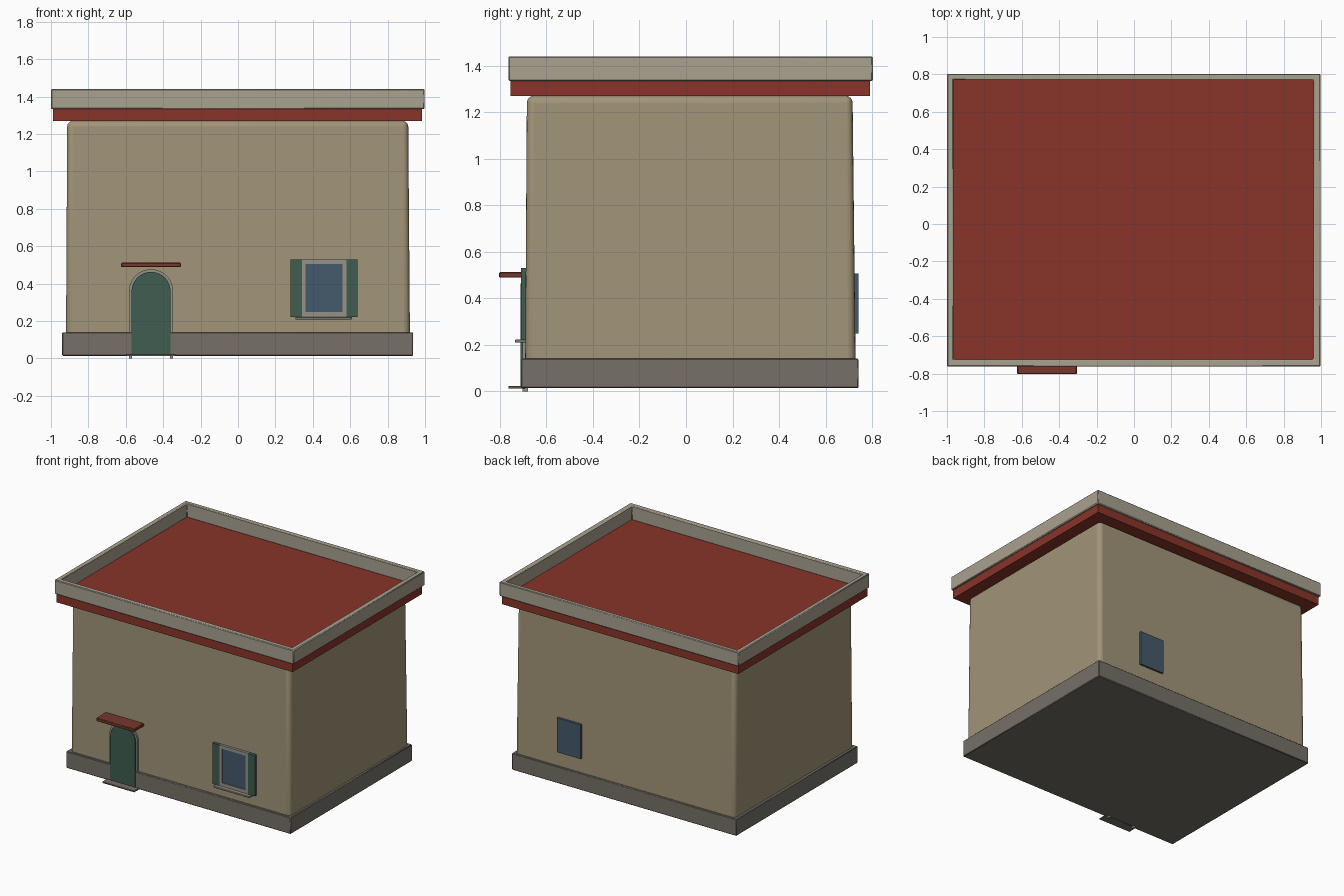
import bpy, bmesh, math

if "Cube" in bpy.data.objects:
    bpy.data.objects.remove(bpy.data.objects["Cube"])


def mat(name, r, g, b):
    m = bpy.data.materials.new(name)
    m.diffuse_color = (r, g, b, 1)
    m.use_nodes = True
    m.node_tree.nodes["Principled BSDF"].inputs["Base Color"].default_value = m.diffuse_color
    return m


BEIGE = mat("beige_plaster", .36, .30, .19)
TRIM = mat("pale_stone", .40, .36, .28)
STONE = mat("grey_stone", .18, .165, .14)
RED = mat("red_roof", .25, .035, .022)
BROWN = mat("red_wood", .18, .04, .025)
GREEN = mat("green_paint", .05, .11, .08)
GLASS = mat("blue_glass", .06, .10, .145)
FRAME = mat("frame_paint", .30, .29, .25)


def finish(name, bm, material, bevel=0, segments=1):
    bmesh.ops.recalc_face_normals(bm, faces=bm.faces)
    me = bpy.data.meshes.new(name)
    bm.to_mesh(me)
    bm.free()
    ob = bpy.data.objects.new(name, me)
    bpy.context.collection.objects.link(ob)
    me.materials.append(material)
    if bevel:
        mod = ob.modifiers.new("bevel", "BEVEL")
        mod.width, mod.segments = bevel, segments
    bpy.ops.object.select_all(action='DESELECT')
    ob.select_set(True)
    bpy.context.view_layer.objects.active = ob
    bpy.ops.object.shade_smooth_by_angle(angle=math.radians(35))
    return ob


def box(name, x, y, z, material, bevel=0, segments=1, top=None):
    """Box from (min, max) ranges; top gives other x and y ranges for a taper."""
    bm = bmesh.new()
    bmesh.ops.create_cube(bm, size=1)
    for v in bm.verts:
        i, j, k = (int(c > 0) for c in v.co)
        tx, ty = top if (top and k) else (x, y)
        v.co = (tx[i], ty[j], z[k])
    return finish(name, bm, material, bevel, segments)


def ring(name, outer, inner, place, a, b, material, closed=True, bevel=0):
    """Frame between two matching 2D outlines, extruded from depth a to b."""
    bm = bmesh.new()
    loops = [[bm.verts.new(place(p, d)) for p in pts]
             for pts, d in ((outer, a), (outer, b), (inner, b), (inner, a))]
    n = len(outer)
    for k in range(4):
        l0, l1 = loops[k], loops[(k + 1) % 4]
        for i in range(n if closed else n - 1):
            j = (i + 1) % n
            bm.faces.new((l0[i], l0[j], l1[j], l1[i]))
    if not closed:
        for i in (0, n - 1):
            bm.faces.new([l[i] for l in loops])
    return finish(name, bm, material, bevel)


def rect(x0, x1, y0, y1):
    return [(x0, y0), (x1, y0), (x1, y1), (x0, y1)]


def arch(cx, r, base, spring, n=20):
    pts = [(cx + r * math.cos(math.pi * i / n), spring + r * math.sin(math.pi * i / n))
           for i in range(n + 1)]
    return [(cx + r, base)] + pts + [(cx - r, base)]


def flat(p, d):
    return (p[0], p[1], d)


def upright(p, d):
    return (p[0], d, p[1])


# Main body and plinth
box("walls", (-.92, .92), (-.692, .73), (.03, 1.27), BEIGE, .03, 4,
    top=((-.913, .91), (-.684, .716)))
box("plinth", (-.94, .936), (-.708, .742), (.014, .14), STONE, .004)

# Roof slab and parapet
box("roof_slab", (-.99, .985), (-.755, .79), (1.27, 1.335), RED)
ring("parapet", rect(-1, .998, -.763, .803), rect(-.966, .959, -.724, .77),
     flat, 1.333, 1.44, TRIM, bevel=.005)

# Arched door, its surround, step and canopy
DX = -.465
bm = bmesh.new()
face = bm.faces.new([bm.verts.new((x, -.712, z)) for x, z in arch(DX, .104, .02, .359)])
ext = bmesh.ops.extrude_face_region(bm, geom=[face])
for v in ext["geom"]:
    if isinstance(v, bmesh.types.BMVert):
        v.co.y = -.68
finish("door", bm, GREEN)
ring("door_surround", arch(DX, .118, 0, .359), arch(DX, .102, 0, .359),
     upright, -.703, -.68, FRAME, closed=False)
box("door_step", (-.60, -.332), (-.764, -.69), (.012, .023), STONE, .002)
box("door_canopy", (-.625, -.305), (-.803, -.68), (.488, .512), BROWN, .004)

# Front window with shutters and sill
ring("window_frame", rect(.34, .58, .222, .53), rect(.362, .558, .248, .506),
     upright, -.708, -.68, FRAME)
box("window_glass", (.36, .56), (-.701, -.68), (.246, .508), GLASS)
for side, x in (("left", (.282, .342)), ("right", (.58, .638))):
    box("shutter_" + side, x, (-.71, -.68), (.222, .53), GREEN)
box("window_sill", (.307, .609), (-.735, -.68), (.209, .222), FRAME, .002)

# Back window
box("back_window", (.36, .56), (.71, .742), (.248, .506), GLASS)
